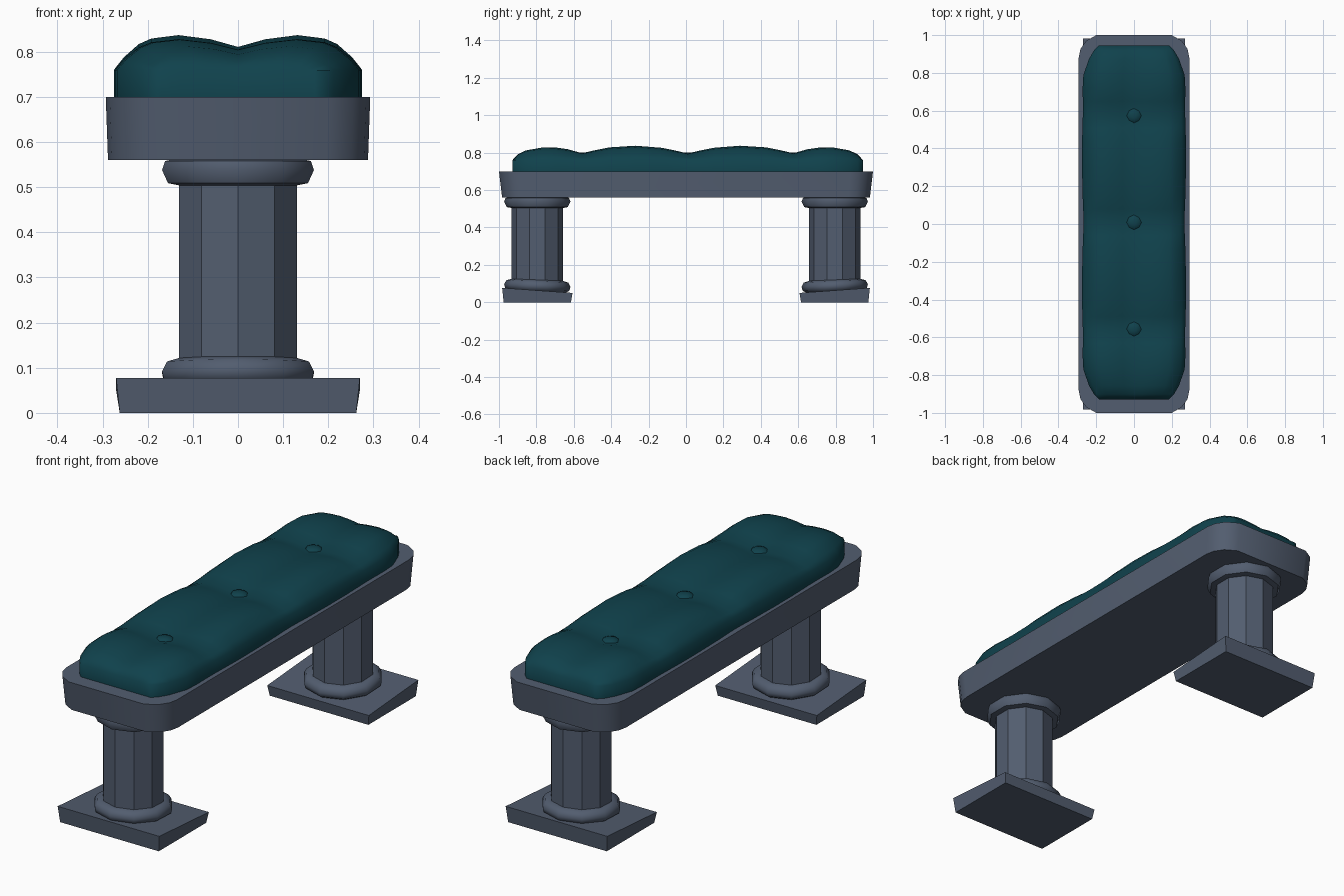
import bpy, bmesh, math

if "Cube" in bpy.data.objects:
    bpy.data.objects.remove(bpy.data.objects["Cube"])

def mat(name, c):
    m = bpy.data.materials.new(name)
    m.diffuse_color = (*c, 1)
    m.use_nodes = True
    m.node_tree.nodes["Principled BSDF"].inputs["Base Color"].default_value = m.diffuse_color
    return m

stone = mat("slate stone", (0.085, 0.110, 0.160))
teal = mat("teal fabric", (0.005, 0.054, 0.073))

def make(name, verts, faces, material, smooth=None):
    me = bpy.data.meshes.new(name)
    me.from_pydata(verts, [], faces)
    bm = bmesh.new()
    bm.from_mesh(me)
    bmesh.ops.recalc_face_normals(bm, faces=bm.faces)
    bm.to_mesh(me)
    bm.free()
    me.materials.append(material)
    ob = bpy.data.objects.new(name, me)
    bpy.context.collection.objects.link(ob)
    if smooth:
        bpy.ops.object.select_all(action='DESELECT')
        ob.select_set(True)
        bpy.context.view_layer.objects.active = ob
        bpy.ops.object.shade_smooth_by_angle(angle=math.radians(smooth))
    return ob

def loft(name, rings, material, smooth=None):
    n = len(rings[0])
    verts = [p for r in rings for p in r]
    faces = [(k*n + i, k*n + (i+1) % n, (k+1)*n + (i+1) % n, (k+1)*n + i)
             for k in range(len(rings)-1) for i in range(n)]
    faces += [tuple(range(n)), tuple(range((len(rings)-1)*n, len(rings)*n))]
    return make(name, verts, faces, material, smooth)

def lathe(name, profile, cy, material, sides=10, smooth=None, tilt=0, cx=0):
    # tilt shears z along y
    rings = []
    for r, z in profile:
        ring = []
        for i in range(sides):
            a = math.pi/2 + 2*math.pi*i/sides
            x, y = r*math.cos(a), r*math.sin(a)
            ring.append((cx + x, cy + y, z + tilt*y))
        rings.append(ring)
    return loft(name, rings, material, smooth)

# seat slab with rounded corners, slightly tapered downwards
q = [(0.293, 0.88), (0.284, 0.925), (0.255, 0.968), (0.20, 1.0)]
outline = (q + [(-x, y) for x, y in reversed(q)] + [(-x, -y) for x, y in q]
           + [(x, -y) for x, y in reversed(q)])
loft("seat_slab", [[(x*s, y*s, z) for x, y in outline]
                   for s, z in ((0.983, 0.56), (1, 0.70))], stone, 40)

# legs: wedge plate, base ring, ten sided shaft, top ring
for s, tag in ((-1, "front"), (1, "back")):
    cy = 0.795*s
    rect = lambda hx, y0, y1, z0, z1: [(-hx, s*y0, z0), (hx, s*y0, z0),
                                       (hx, s*y1, z1), (-hx, s*y1, z1)]
    loft(tag + "_foot_plate", [rect(0.262, 0.615, 0.975, 0, 0),
                               rect(0.27, 0.607, 0.983, 0.05, 0.077)], stone)
    lathe(tag + "_base_ring", [(0.15, 0.055), (0.172, 0.07), (0.177, 0.09),
                               (0.165, 0.112), (0.137, 0.12)], cy, stone,
          smooth=50, tilt=0.04*s)
    lathe(tag + "_shaft", [(0.137, 0.08), (0.137, 0.53)], cy, stone)
    lathe(tag + "_top_ring", [(0.137, 0.504), (0.163, 0.509), (0.177, 0.538),
                              (0.170, 0.558), (0.15, 0.562)], cy, stone, smooth=50)

# tufted cushion: (distance along, half width, ridge height)
half = [(0, 0.267, 0.796), (0.07, 0.269, 0.812), (0.14, 0.272, 0.826),
        (0.28, 0.275, 0.837), (0.42, 0.275, 0.828), (0.50, 0.273, 0.812),
        (0.565, 0.271, 0.797), (0.64, 0.271, 0.818), (0.71, 0.272, 0.828),
        (0.78, 0.268, 0.827), (0.865, 0.238, 0.812), (0.91, 0.212, 0.79),
        (0.937, 0.185, 0.76)]
rows = [(-y, w, h) for y, w, h in reversed(half[1:])] + half
side = [(0, 0.66), (0.22, 0.88), (0.48, 1.0), (0.70, 0.9), (0.80, 0.74), (0.92, 0.36), (1, 0)]
cols = [(-t, p) for t, p in reversed(side[1:])] + side
OFF = 0.009
nc, nr = len(cols), len(rows)
verts = [(t*w, y + OFF, 0.76 + p*(h - 0.76)) for y, w, h in rows for t, p in cols]
faces = [(j*nc + i, j*nc + i + 1, (j+1)*nc + i + 1, (j+1)*nc + i)
         for j in range(nr-1) for i in range(nc-1)]
border = ([i for i in range(nc)] + [j*nc + nc-1 for j in range(1, nr)]
          + [(nr-1)*nc + i for i in range(nc-2, -1, -1)]
          + [j*nc for j in range(nr-2, 0, -1)])
base, nb = len(verts), len(border)
verts += [(verts[i][0], verts[i][1], 0.695) for i in border]
faces += [(border[k], border[(k+1) % nb], base + (k+1) % nb, base + k) for k in range(nb)]
faces.append(tuple(range(base, base + nb)))
make("cushion", verts, faces, teal, 60)

# buttons in the tufts
for k, name in ((-1, "front_button"), (0, "middle_button"), (1, "back_button")):
    lathe(name, [(0.03, 0.772), (0.043, 0.785), (0.034, 0.796), (0.012, 0.801)],
          k*0.565 + OFF, teal, sides=8, smooth=60)
